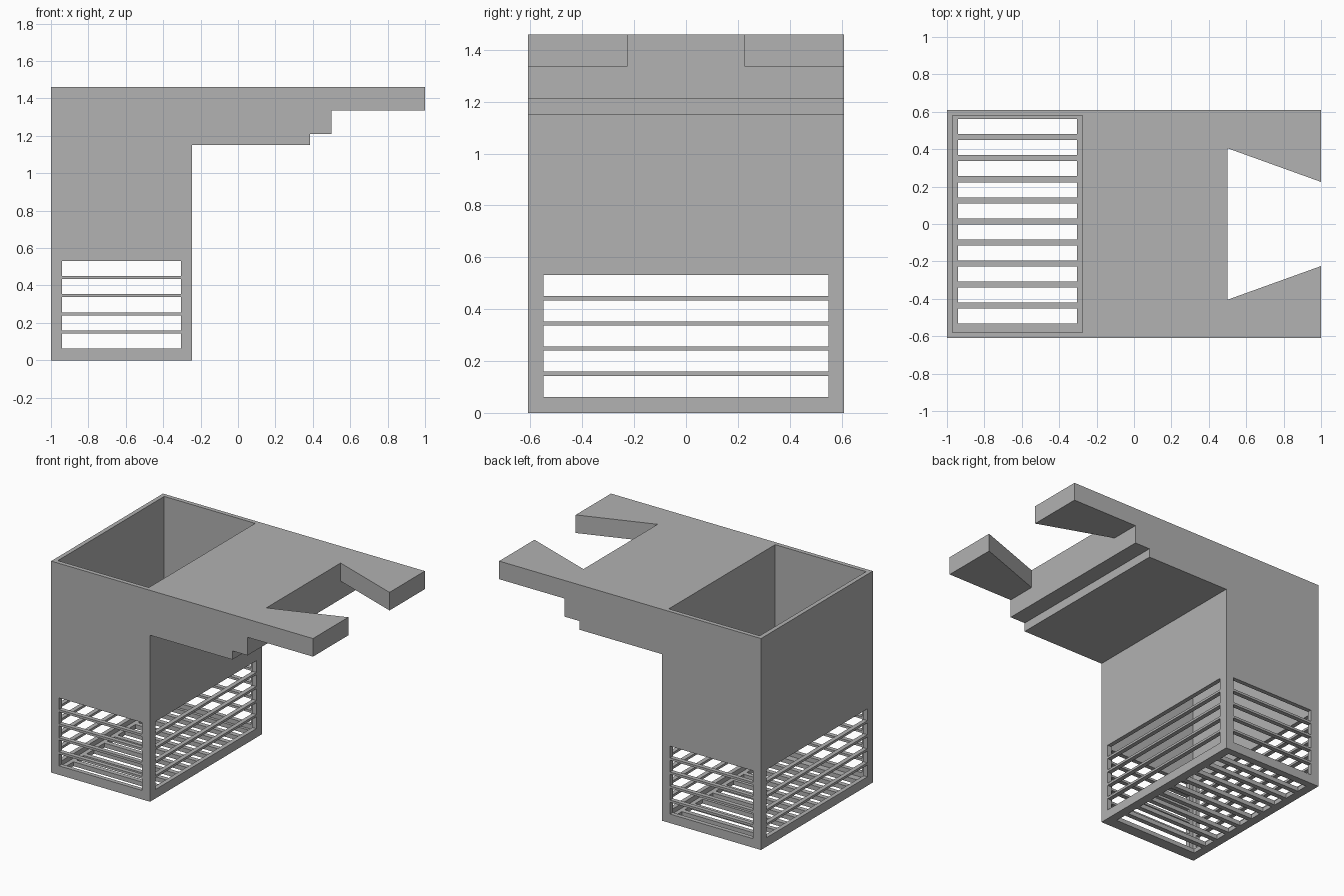
import bpy, bmesh
from mathutils import Matrix

cube = bpy.data.objects.get("Cube")
if cube:
    bpy.data.objects.remove(cube, do_unlink=True)

grey = bpy.data.materials.new("plain_grey")
grey.use_nodes = True
colour = (0.445, 0.445, 0.445, 1)
grey.diffuse_color = colour
grey.node_tree.nodes["Principled BSDF"].inputs["Base Color"].default_value = colour


def make_object(name, bm):
    bmesh.ops.recalc_face_normals(bm, faces=bm.faces)
    mesh = bpy.data.meshes.new(name)
    bm.to_mesh(mesh)
    bm.free()
    mesh.materials.append(grey)
    obj = bpy.data.objects.new(name, mesh)
    bpy.context.collection.objects.link(obj)
    return obj


def prism(name, points, depth):
    """Extrude a closed outline along the depth vector."""
    bm = bmesh.new()
    face = bm.faces.new([bm.verts.new(p) for p in points])
    out = bmesh.ops.extrude_face_region(bm, geom=[face])
    verts = [g for g in out["geom"] if isinstance(g, bmesh.types.BMVert)]
    bmesh.ops.translate(bm, verts=verts, vec=depth)
    return make_object(name, bm)


def boxes(name, bounds):
    """Separate boxes, each given by its low and high corner."""
    bm = bmesh.new()
    for lo, hi in bounds:
        size = [h - l for l, h in zip(lo, hi)]
        mid = [(h + l) / 2 for l, h in zip(lo, hi)]
        bmesh.ops.create_cube(bm, size=1, matrix=Matrix.Translation(mid) @ Matrix.Diagonal((*size, 1)))
    return make_object(name, bm)


def cut(target, cutter):
    cutter.hide_render = True
    mod = target.modifiers.new(cutter.name, 'BOOLEAN')
    mod.operation = 'DIFFERENCE'
    mod.solver = 'EXACT'
    mod.object = cutter
    bpy.context.view_layer.objects.active = target
    bpy.ops.object.modifier_apply(modifier=mod.name)
    bpy.data.objects.remove(cutter, do_unlink=True)


# Overall sizes
half, top, wall, bin_right = 0.61, 1.46, 0.03, -0.245

# Bin and stepped shelf share one side profile
profile = [(-1, 0), (bin_right, 0), (bin_right, 1.15), (0.385, 1.15), (0.385, 1.21),
           (0.5, 1.21), (0.5, 1.335), (1, 1.335), (1, top), (-1, top)]
body = prism("slatted_bin_with_shelf", [(x, -half, z) for x, z in profile], (0, 2 * half, 0))

# Hollow inside of the bin, open at the top
cut(body, boxes("cavity", [((-1 + wall, -half + wall, wall),
                            (bin_right - wall, half - wall, top + 0.1))]))

# Tapered notch between the two shelf arms
notch = [(0.5, -0.405), (1, -0.225), (1.1, -0.189), (1.1, 0.189), (1, 0.225), (0.5, 0.405)]
cut(body, prism("notch", [(x, y, 1.1) for x, y in notch], (0, 0, 0.5)))

# Vent slots through opposite walls, leaving horizontal slats
slot_left, slot_right, slot_half = -0.94, -0.305, 0.55
rows = [(0.062 + 0.097 * i, 0.143 + 0.097 * i) for i in range(5)]
cut(body, boxes("front_back_slots", [((slot_left, -0.7, a), (slot_right, 0.7, b)) for a, b in rows]))
cut(body, boxes("side_slots", [((-1.1, -slot_half, a), (-0.2, slot_half, b)) for a, b in rows]))

# Drain slots through the floor
cut(body, boxes("floor_slots", [((slot_left, y, -0.1), (slot_right, y + 0.08, wall + 0.02))
                                for y in (-0.532 + 0.1125 * i for i in range(10))]))
